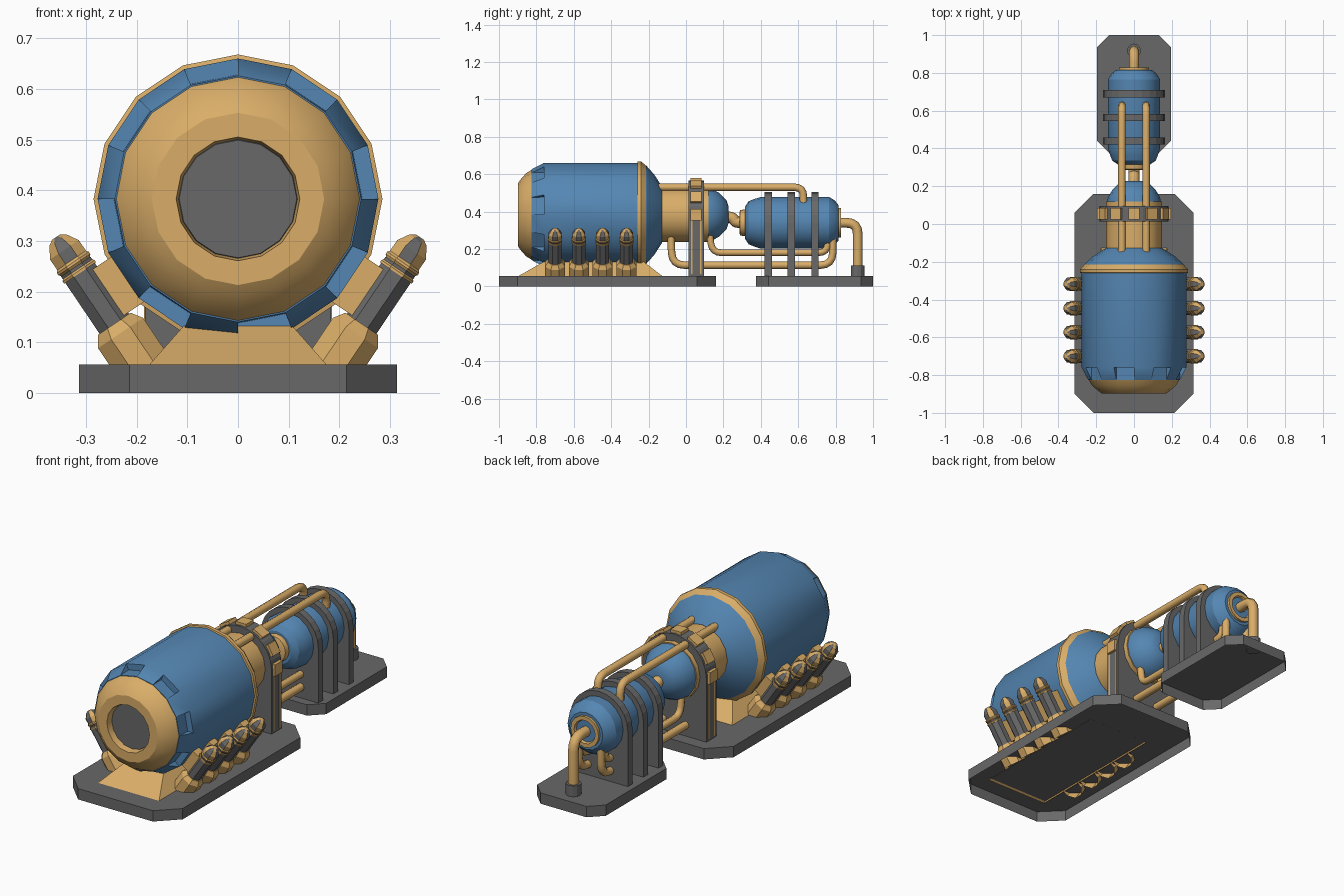
import bpy, bmesh, math
from mathutils import Vector, Matrix

if "Cube" in bpy.data.objects:
    bpy.data.objects.remove(bpy.data.objects["Cube"])


def material(name, color):
    m = bpy.data.materials.new(name)
    m.diffuse_color = (*color, 1)
    m.use_nodes = True
    m.node_tree.nodes["Principled BSDF"].inputs["Base Color"].default_value = m.diffuse_color
    return m


GOLD = material("gold", (0.70, 0.42, 0.14))
BLUE = material("blue", (0.09, 0.24, 0.45))
GREY = material("grey", (0.14, 0.14, 0.14))
BIG_Z, SMALL_Z = 0.383, 0.34


def finish(name, bm, mat=GREY, smooth=0):
    bmesh.ops.recalc_face_normals(bm, faces=bm.faces)
    me = bpy.data.meshes.new(name)
    bm.to_mesh(me)
    bm.free()
    ob = bpy.data.objects.new(name, me)
    bpy.context.collection.objects.link(ob)
    me.materials.append(mat)
    if smooth:
        bpy.ops.object.select_all(action='DESELECT')
        ob.select_set(True)
        bpy.context.view_layer.objects.active = ob
        bpy.ops.object.shade_smooth_by_angle(angle=math.radians(smooth))
    return ob


def lathe(name, profile, matrix, mat=GREY, n=16, offset=0.0, smooth=28, caps=(1, 1), notches=None, stripes=None):
    """Revolve (y, radius) pairs around local Y; notches = (profile segment, floor radius)."""
    bm = bmesh.new()
    rings = []
    for y, r in profile:
        ang = [2 * math.pi * (i + offset) / n for i in range(n)]
        rings.append([bm.verts.new((r * math.sin(a), y, r * math.cos(a))) for a in ang])
    for k in range(len(rings) - 1):
        a, b = rings[k], rings[k + 1]
        for i in range(n):
            j = (i + 1) % n
            if notches and k == notches[0] and i % 2:
                # open pocket: low floor, back wall and two cheeks
                s = notches[1] / profile[k + 1][1]
                f1, f2 = (bm.verts.new((v.co.x * s, v.co.y, v.co.z * s)) for v in (b[i], b[j]))
                bm.faces.new((a[i], a[j], f2, f1))
                bm.faces.new((f1, f2, b[j], b[i]))
                bm.faces.new((a[i], f1, b[i]))
                bm.faces.new((a[j], b[j], f2))
                continue
            f = bm.faces.new((a[i], a[j], b[j], b[i]))
            if stripes and k >= stripes and i % 2:
                f.material_index = 1
    for ring, cap in zip((rings[0], rings[-1]), caps):
        if cap:
            bm.faces.new(ring)
    bm.transform(matrix)
    ob = finish(name, bm, mat, smooth)
    if stripes:
        ob.data.materials.append(GREY)
    return ob


def prism(name, pts, lo, hi, axis='Z', mat=GREY, open_start=False):
    """Extrude an outline along Z (x, y points) or Y (x, z points)."""
    bm = bmesh.new()
    put = (lambda p, h: (p[0], p[1], h)) if axis == 'Z' else (lambda p, h: (p[0], h, p[1]))
    a, b = ([bm.verts.new(put(p, h)) for p in pts] for h in (lo, hi))
    for i in range(len(pts)):
        j = (i + 1) % len(pts)
        bm.faces.new((a[i], a[j], b[j], b[i]))
    bm.faces.new(b)
    if not open_start:
        bm.faces.new(a)
    return finish(name, bm, mat)


def box(name, size, matrix, mat=GREY):
    bm = bmesh.new()
    bmesh.ops.create_cube(bm, size=1, matrix=matrix @ Matrix.Diagonal((*size, 1)))
    return finish(name, bm, mat)


def pipe(name, pts, r, bend, mat=GOLD):
    pts = [Vector(p) for p in pts]
    path = [pts[0]]
    for a, b, c in zip(pts, pts[1:], pts[2:]):
        p = b + (a - b).normalized() * bend
        q = b + (c - b).normalized() * bend
        path += [p * (1 - t) ** 2 + b * 2 * t * (1 - t) + q * t * t for t in (0, .25, .5, .75, 1)]
    path.append(pts[-1])
    cu = bpy.data.curves.new(name, 'CURVE')
    cu.dimensions = '3D'
    cu.bevel_depth, cu.bevel_resolution, cu.use_fill_caps = r, 2, True
    sp = cu.splines.new('POLY')
    sp.points.add(len(path) - 1)
    for s, p in zip(sp.points, path):
        s.co = (*p, 1)
    cu.materials.append(mat)
    ob = bpy.data.objects.new(name, cu)
    bpy.context.collection.objects.link(ob)
    bpy.ops.object.select_all(action='DESELECT')
    ob.select_set(True)
    bpy.context.view_layer.objects.active = ob
    bpy.ops.object.convert(target='MESH')
    bpy.ops.object.shade_smooth_by_angle(angle=math.radians(50))


def base(name, w, y0, y1, c):
    # hollow underneath
    prism(name, [(-w + c, y0), (w - c, y0), (w, y0 + c), (w, y1 - c),
                 (w - c, y1), (-w + c, y1), (-w, y1 - c), (-w, y0 + c)], 0, 0.056, open_start=True)


def arch(name, r, zc, y0, y1):
    arc = [(r * math.cos(math.pi * i / 12), zc + r * math.sin(math.pi * i / 12)) for i in range(13)]
    prism(name, arc + [(-r, 0.056), (r, 0.056)], y0, y1, 'Y')


# bases
base("main_base", 0.314, -1, 0.16, 0.1)
base("rear_base", 0.196, 0.375, 1, 0.065)

# main tank
big, small = Matrix.Translation((0, 0, BIG_Z)), Matrix.Translation((0, 0, SMALL_Z))
lathe("main_tank", [(-0.825, 0.243), (-0.76, 0.277), (-0.24, 0.277)], big, BLUE, notches=(0, 0.245))
lathe("main_tank_dome", [(-0.24, 0.272), (-0.212, 0.262), (-0.17, 0.215), (-0.128, 0.15)], big, BLUE)
lathe("front_cap", [(-0.897, 0.17), (-0.885, 0.188), (-0.855, 0.222), (-0.82, 0.243)], big, GOLD, caps=(0, 0))
lathe("front_ring", [(-0.86, 0.117), (-0.897, 0.122), (-0.897, 0.17)], big, GOLD, caps=(0, 0))
lathe("front_port", [(-0.865, 0.116), (-0.86, 0.118)], big)
lathe("rear_band", [(-0.262, 0.27), (-0.258, 0.285), (-0.24, 0.285), (-0.213, 0.262)], big, GOLD)
lathe("middle_barrel", [(-0.14, 0.147), (0.12, 0.147)], big, GOLD)
lathe("middle_dome", [(0.11, 0.143), (0.14, 0.138), (0.18, 0.115), (0.215, 0.08), (0.228, 0.045)], big, BLUE)

# cradle under the main tank
bm = bmesh.new()
low = [bm.verts.new((x, y, 0.05)) for x, y in ((-.18, -.905), (.18, -.905), (.18, -.12), (-.18, -.12))]
top = [bm.verts.new((x, y, 0.135)) for x, y in ((-.105, -.755), (.105, -.755), (.105, -.23), (-.105, -.23))]
bm.faces.new(top)
for i in range(4):
    bm.faces.new((low[i], low[(i + 1) % 4], top[(i + 1) % 4], top[i]))
finish("tank_cradle", bm, GOLD)

# slanted side canisters, four per side
for s in (-1, 1):
    d = Vector((s * 0.56, 0, 0.83)).normalized()
    across = Vector((0, 1, 0))
    out = across.cross(d)
    for y in (-0.70, -0.573, -0.446, -0.318):
        m = Matrix.Translation((s * 0.197, y, 0.067)) @ Matrix((across, d, out)).transposed().to_4x4()
        lathe("canister_socket", [(-0.025, 0.058), (0.062, 0.058), (0.084, 0.042)], m, GOLD, 8, 0.5, 0, (0, 1))
        lathe("canister_tube", [(0.07, 0.038), (0.22, 0.038)], m, GREY, 8, 0.5, 0)
        rib = [(0.205 + 0.010 * (i // 2) + 0.005 * (i % 2), 0.041 if i % 4 < 2 else 0.037) for i in range(7)]
        lathe("canister_cap", rib + [(0.26, 0.037), (0.283, 0.022), (0.29, 0.010)],
              m, GOLD, 8, 0.5, 0, stripes=6)
        inward = 1 if out.x * s < 0 else -1
        box("canister_clip", (0.05, 0.11, 0.09), m @ Matrix.Translation((0, 0.142, inward * 0.05)), GOLD)

# bracket around the middle barrel
arch("middle_bracket", 0.183, BIG_Z, 0.013, 0.095)
for a in range(0, 181, 30):
    m = big @ Matrix.Translation((0, 0.054, 0)) @ Matrix.Rotation(-math.radians(a), 4, 'Y')
    box("bracket_block", (0.035, 0.06, 0.06), m @ Matrix.Translation((0.178, 0, 0)), GOLD)
for s in (-1, 1):
    for y in (0.03, 0.078):
        box("bracket_strip", (0.008, 0.008, 0.29), Matrix.Translation((s * 0.181, y, 0.21)), GOLD)

# rear tank, its flanges and plates
lathe("rear_tank", [(0.315, 0.085), (0.335, 0.115), (0.365, 0.127), (0.4, 0.138), (0.765, 0.138),
                    (0.795, 0.12), (0.815, 0.095)], small, BLUE)
lathe("rear_tank_inlet", [(0.285, 0.055), (0.29, 0.068), (0.32, 0.072)], small, GOLD)
lathe("rear_tank_outlet", [(0.81, 0.08), (0.828, 0.08), (0.828, 0.06), (0.816, 0.055)], small, GOLD, caps=(0, 0))
for y in (0.44, 0.563, 0.69):
    arch("rear_tank_plate", 0.164, SMALL_Z, y - 0.019, y + 0.019)

# pipework
pipe("neck_pipe", [(0, 0.21, 0.375), (0, 0.25, 0.365), (0, 0.265, 0.345), (0, 0.3, 0.34)], 0.03, 0.008)
pipe("outlet_pipe", [(0, 0.81, 0.34), (0, 0.918, 0.34), (0, 0.918, 0.06)], 0.026, 0.06)
lathe("outlet_collar", [(0.05, 0.037), (0.112, 0.037)],
      Matrix.Translation((0, 0.918, 0)) @ Matrix.Rotation(math.pi / 2, 4, 'X'), GREY, 12)
for x in (-0.064, 0.064):
    pipe("top_pipe", [(x, -0.15, 0.53), (x, 0.628, 0.53), (x, 0.628, 0.44)], 0.02, 0.05)
    pipe("upper_return_pipe", [(x, 0.125, 0.29), (x, 0.14, 0.18), (x, 0.758, 0.18), (x, 0.758, 0.25)], 0.018, 0.05)
    pipe("lower_return_pipe", [(x, -0.08, 0.27), (x, -0.075, 0.113), (x, 0.785, 0.113), (x, 0.785, 0.26)], 0.02, 0.07)
